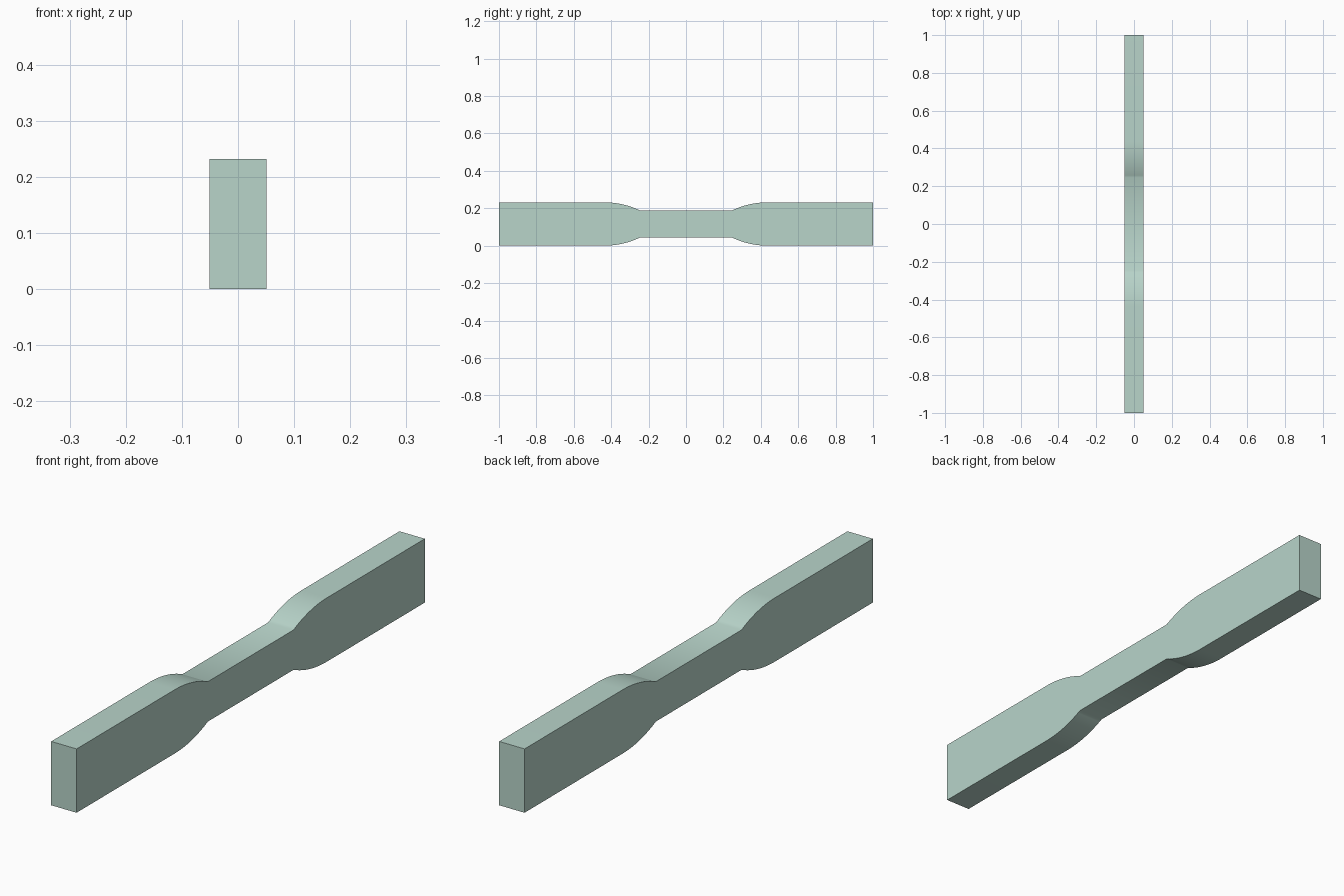
import bpy, bmesh, math

if "Cube" in bpy.data.objects:
    bpy.data.objects.remove(bpy.data.objects["Cube"])

HALF_L, HALF_T = 1.0, 0.051        # half length, half thickness
GRIP, NECK = 0.116, 0.0725         # half heights of grip and neck
Y_NECK, Y_GRIP = 0.246, 0.438      # start and end of the shoulder arc
STEPS = 16

# Shoulder arc: tangent to the grip edge, meeting the neck at a corner
run, drop = Y_GRIP - Y_NECK, GRIP - NECK
radius = (run ** 2 + drop ** 2) / (2 * drop)
sweep = math.asin(run / radius)
quarter = []
for i in range(STEPS + 1):
    a = sweep * (1 - i / STEPS)
    quarter.append((Y_GRIP - radius * math.sin(a),
                    GRIP - radius * (1 - math.cos(a))))
quarter.append((HALF_L, GRIP))

# Mirror the quarter outline into a full closed profile
upper = [(-y, z) for y, z in reversed(quarter)] + quarter
outline = upper + [(y, -z) for y, z in reversed(upper)]

# Test bar: profile extruded across x
bm = bmesh.new()
face = bm.faces.new([bm.verts.new((-HALF_T, y, z + GRIP)) for y, z in outline])
ext = bmesh.ops.extrude_face_region(bm, geom=[face])
bmesh.ops.translate(bm, vec=(2 * HALF_T, 0, 0),
                    verts=[v for v in ext["geom"] if isinstance(v, bmesh.types.BMVert)])
bmesh.ops.recalc_face_normals(bm, faces=bm.faces)
mesh = bpy.data.meshes.new("test_bar")
bm.to_mesh(mesh)
bm.free()
bar = bpy.data.objects.new("test_bar", mesh)
bpy.context.collection.objects.link(bar)

# Pale green finish
mat = bpy.data.materials.new("pale_green")
mat.diffuse_color = (0.48, 0.66, 0.59, 1)
mat.use_nodes = True
mat.node_tree.nodes["Principled BSDF"].inputs["Base Color"].default_value = mat.diffuse_color
mesh.materials.append(mat)

bpy.context.view_layer.objects.active = bar
bar.select_set(True)
bpy.ops.object.shade_smooth_by_angle(angle=math.radians(30))
